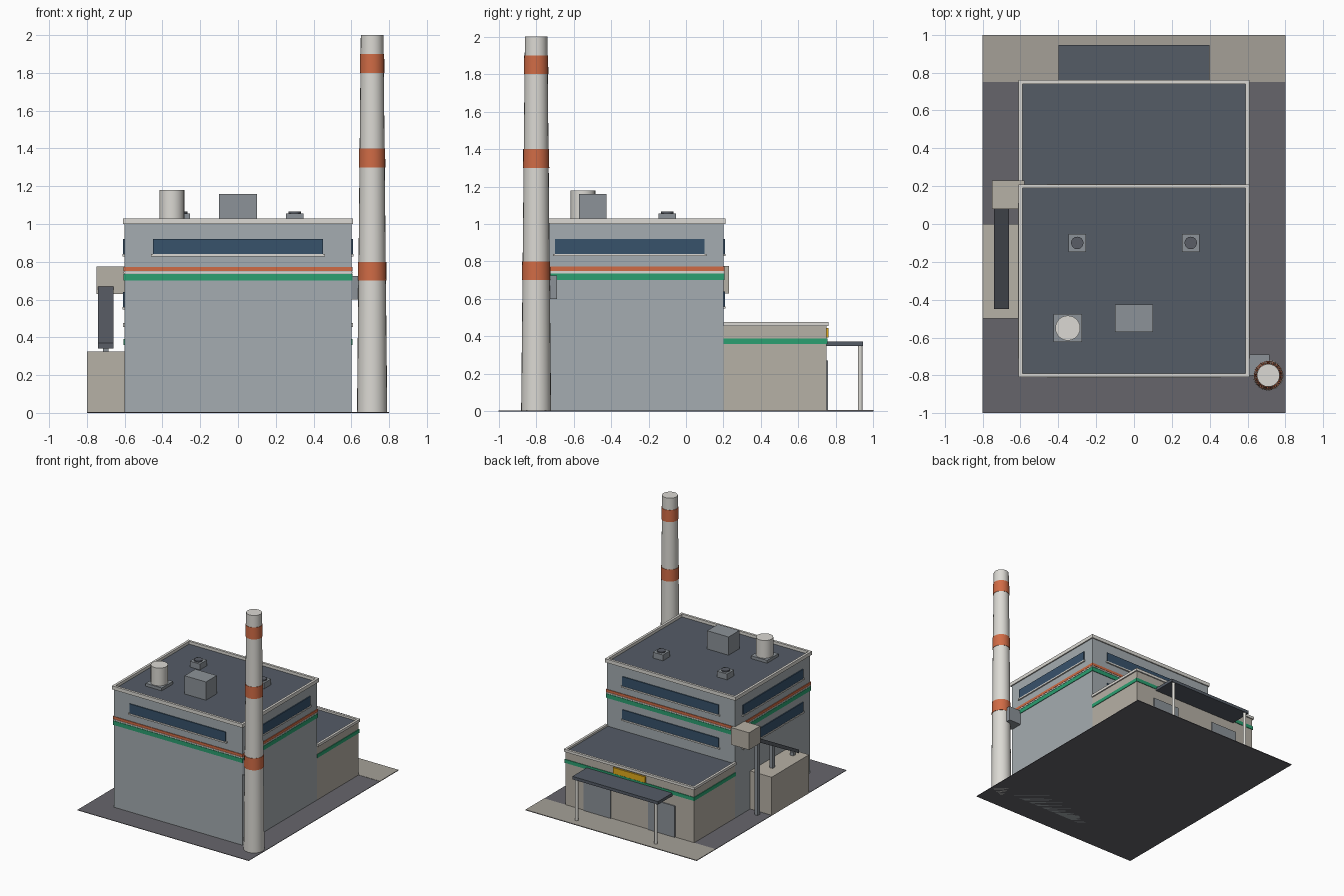
import bpy, bmesh, math
from mathutils import Matrix

if "Cube" in bpy.data.objects:
    bpy.data.objects.remove(bpy.data.objects["Cube"])


def mat(name, hexcol):
    lin = [(int(hexcol[i:i + 2], 16) / 255) ** 2.2 for i in (0, 2, 4)]
    m = bpy.data.materials.new(name)
    m.diffuse_color = (*lin, 1)
    m.use_nodes = True
    m.node_tree.nodes["Principled BSDF"].inputs["Base Color"].default_value = m.diffuse_color
    return m


HALL = mat("hall_cladding", "A3ABAF")
BEIGE = mat("beige_render", "B5AFA4")
ROOF = mat("roof_dark", "555C66")
TRIM = mat("light_trim", "DAD8D2")
GREEN = mat("green_stripe", "2F9E70")
ORANGE = mat("orange_stripe", "CF6B47")
GLASS = mat("glass", "3A536B")
GREY = mat("equipment_grey", "8B9197")
DARK = mat("conveyor_dark", "5A5E66")
YELLOW = mat("yellow_panel", "E0AA22")
GROUND = mat("asphalt", "66656B")
APRON = mat("paving", "A39F96")


def finish(name, bm, m):
    me = bpy.data.meshes.new(name)
    bmesh.ops.recalc_face_normals(bm, faces=bm.faces)
    bm.to_mesh(me)
    bm.free()
    me.materials.append(m)
    ob = bpy.data.objects.new(name, me)
    bpy.context.collection.objects.link(ob)
    return ob


def boxes(name, m, *ranges):
    """One object made of boxes, each given as (x0, x1, y0, y1, z0, z1)."""
    bm = bmesh.new()
    for x0, x1, y0, y1, z0, z1 in ranges:
        mtx = Matrix.Translation(((x0 + x1) / 2, (y0 + y1) / 2, (z0 + z1) / 2))
        mtx = mtx @ Matrix.Diagonal((x1 - x0, y1 - y0, z1 - z0, 1))
        bmesh.ops.create_cube(bm, size=1, matrix=mtx)
    return finish(name, bm, m)


def cone(name, m, x, y, z0, z1, r0, r1, n=24):
    bm = bmesh.new()
    bmesh.ops.create_cone(bm, cap_ends=True, segments=n, radius1=r0, radius2=r1, depth=z1 - z0,
                          matrix=Matrix.Translation((x, y, (z0 + z1) / 2)))
    for f in bm.faces:
        f.smooth = len(f.verts) == 4
    for e in bm.edges:
        e.smooth = all(len(f.verts) == 4 for f in e.link_faces)
    return finish(name, bm, m)


def ring(name, m, x0, x1, y0, y1, z0, z1, w):
    """Rectangular frame of wall thickness w."""
    return boxes(name, m, (x0, x1, y0, y0 + w, z0, z1), (x0, x1, y1 - w, y1, z0, z1),
                 (x0, x0 + w, y0 + w, y1 - w, z0, z1), (x1 - w, x1, y0 + w, y1 - w, z0, z1))


# Site
boxes("ground", GROUND, (-.8, .8, -1, 1, 0, .004))
boxes("paved_apron", APRON, (-.8, .8, .75, 1, 0, .006))

# Main hall
boxes("main_hall", HALL, (-.6, .6, -.8, .2, 0, 1.0))
boxes("main_roof", ROOF, (-.595, .595, -.795, .195, 1.0, 1.006))
ring("main_parapet", TRIM, -.61, .61, -.81, .21, 1.0, 1.03, .02)
for name, m, z0, z1 in (("green", GREEN, .70, .735), ("light", TRIM, .737, .748),
                        ("orange", ORANGE, .75, .772)):
    ring(name + "_hall_band", m, -.605, .605, -.805, .205, z0, z1, .01)

# Ribbon windows with sills
def window(name, side, z):
    def span(half, c, out, z0, z1):
        if side in ("front", "back"):
            y0, y1 = (-.8 - out, -.79) if side == "front" else (.19, .2 + out)
            return (-half, half, y0, y1, z0, z1)
        x0, x1 = (.59, .6 + out) if side == "right" else (-.6 - out, -.59)
        return (x0, x1, c - half, c + half, z0, z1)
    half = .45 if side in ("front", "back") else .4
    boxes(name, GLASS, span(half, -.3, .008, z, z + .08))
    boxes(name + "_sill", TRIM, span(half + .01, -.3, .012, z - .012, z))


for side in ("front", "back", "left", "right"):
    window(side + "_upper_window", side, .84)
for side in ("back", "left"):
    window(side + "_lower_window", side, .56)

# Annex
boxes("annex", BEIGE, (-.6, .6, .2, .75, 0, .455))
boxes("annex_roof", ROOF, (-.595, .595, .2, .745, .455, .461))
boxes("annex_parapet", TRIM, (-.61, -.59, .2, .74, .455, .477), (.59, .61, .2, .74, .455, .477),
      (-.61, .61, .74, .76, .455, .477))
boxes("annex_green_band", GREEN, (-.605, -.595, .2, .745, .36, .39), (.595, .605, .2, .745, .36, .39),
      (-.605, .605, .745, .755, .36, .39))
boxes("sign_panel", YELLOW, (-.15, .15, .745, .762, .395, .445))
boxes("annex_doors", GREY, *[(c - .125, c + .125, .745, .758, .004, .27) for c in (-.3, .3)])

# Entrance canopy
boxes("canopy", ROOF, (-.4, .4, .75, .945, .348, .373))
for sx in (-1, 1):
    cone("canopy_post", TRIM, sx * .37, .93, .004, .35, .013, .013, 12)

# Chimney with bands and flue duct
CX, CY = .71, -.8
radius = lambda z: .08 - .01 * z
cone("chimney", TRIM, CX, CY, 0, 2.0, radius(0), radius(2))
for z in (.7, 1.3, 1.8):
    cone("chimney_band", ORANGE, CX, CY, z, z + .1, radius(z) + .003, radius(z + .1) + .003)
boxes("flue_duct", GREY, (.59, .715, -.8, -.69, .6, .725))

# Rooftop equipment
boxes("exhaust_base", GREY, (-.425, -.275, -.625, -.475, 1.0, 1.03))
cone("exhaust_stack", TRIM, -.35, -.55, 1.03, 1.18, .066, .066)
boxes("air_handler", GREY, (-.1, .1, -.57, -.425, 1.0, 1.16))
for sx in (-1, 1):
    boxes("roof_vent", GREY, (sx * .3 - .047, sx * .3 + .047, -.147, -.053, 1.0, 1.055))
    cone("roof_vent_fan", DARK, sx * .3, -.1, 1.055, 1.066, .033, .033, 16)

# Fuel bunker, inclined conveyor and transfer tower
boxes("fuel_bunker", BEIGE, (-.8, -.595, -.5, 0, 0, .325))
boxes("transfer_tower", BEIGE, (-.75, -.58, .08, .23, .63, .775))
bm = bmesh.new()
profile = [(-.45, .34), (-.45, .37), (.1, .68), (.1, .645)]
face = bm.faces.new([bm.verts.new((-.74, y, z)) for y, z in profile])
ext = bmesh.ops.extrude_face_region(bm, geom=[face])
bmesh.ops.translate(bm, vec=(.08, 0, 0), verts=[v for v in ext["geom"] if isinstance(v, bmesh.types.BMVert)])
finish("conveyor", bm, DARK)
boxes("conveyor_legs", GREY, (-.715, -.685, .035, .065, 0, .63), (-.715, -.685, -.165, -.135, .32, .52),
      (-.715, -.685, -.44, -.41, .32, .355))
